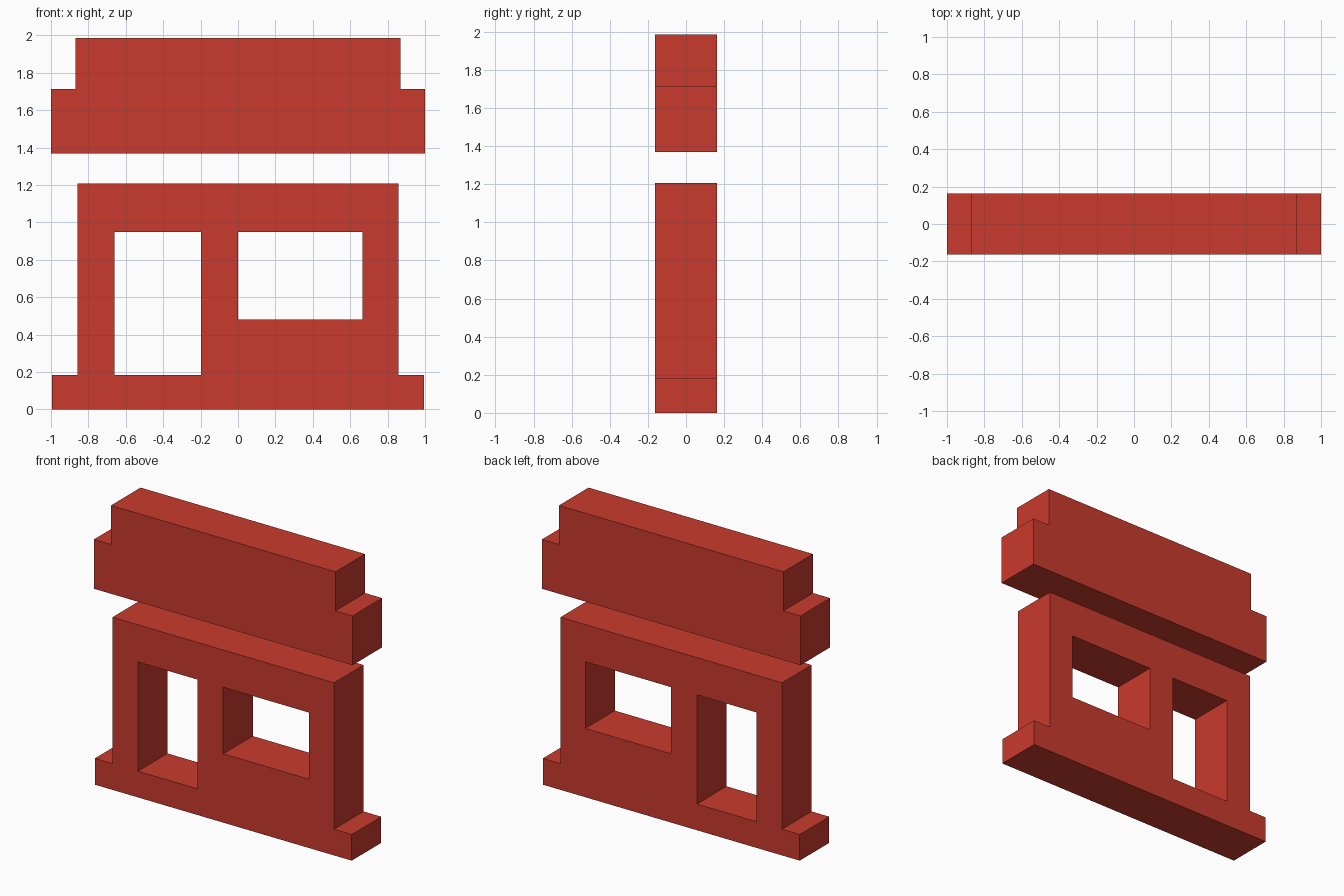
import bpy, bmesh
from mathutils import Vector

if "Cube" in bpy.data.objects:
    bpy.data.objects.remove(bpy.data.objects["Cube"])

HALF_DEPTH = 0.163

red = bpy.data.materials.new("brick red")
red.diffuse_color = (0.591, 0.043, 0.026, 1.0)
red.use_nodes = True
red.node_tree.nodes["Principled BSDF"].inputs["Base Color"].default_value = red.diffuse_color


def rect(x0, x1, z0, z1):
    return [(x0, z0), (x1, z0), (x1, z1), (x0, z1)]


def mirrored(right):
    """Close a right-hand half profile by mirroring it across x = 0."""
    return right + [(-x, z) for x, z in reversed(right)]


def slab(name, outline, holes=()):
    """Extrude a front-view outline, with openings, through the depth."""
    bm = bmesh.new()
    edges = []
    for loop in (outline, *holes):
        vs = [bm.verts.new((x, -HALF_DEPTH, z)) for x, z in loop]
        edges += [bm.edges.new((vs[i - 1], vs[i])) for i in range(len(vs))]
    bmesh.ops.triangle_fill(bm, edges=edges, use_beauty=True, normal=Vector((0, -1, 0)))
    ext = bmesh.ops.extrude_face_region(bm, geom=bm.faces[:], use_keep_orig=True)
    moved = [g for g in ext["geom"] if isinstance(g, bmesh.types.BMVert)]
    bmesh.ops.translate(bm, verts=moved, vec=(0, 2 * HALF_DEPTH, 0))
    bmesh.ops.recalc_face_normals(bm, faces=bm.faces[:])
    mesh = bpy.data.meshes.new(name)
    bm.to_mesh(mesh)
    bm.free()
    mesh.materials.append(red)
    ob = bpy.data.objects.new(name, mesh)
    bpy.context.collection.objects.link(ob)
    return ob


# Wall on a wider plinth, with door and window openings
slab("shop_wall",
     mirrored([(0.994, 0), (0.994, 0.183), (0.857, 0.183), (0.857, 1.207)]),
     [rect(-0.66, -0.199, 0.183, 0.947), rect(0, 0.665, 0.481, 0.947)])

# Floating stepped roof
slab("stepped_roof",
     mirrored([(1.0, 1.368), (1.0, 1.713), (0.868, 1.713), (0.868, 1.986)]))
